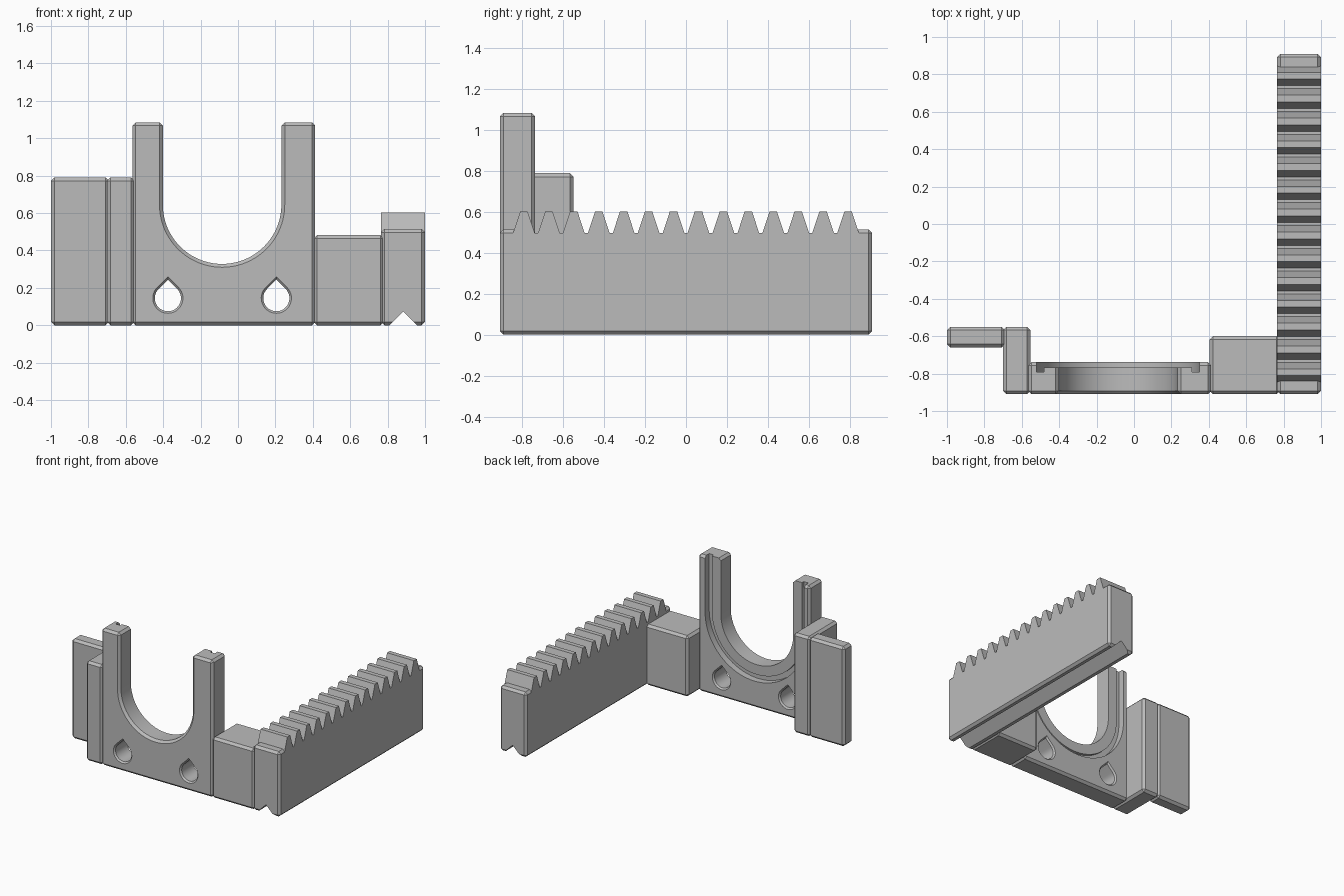
import bpy, bmesh
from math import cos, sin, pi, radians
from mathutils import Vector

cube = bpy.data.objects.get("Cube")
if cube:
    bpy.data.objects.remove(cube, do_unlink=True)

grey = bpy.data.materials.new("mid grey")
grey.use_nodes = True
GREY = (0.5, 0.5, 0.5, 1)
grey.diffuse_color = GREY
grey.node_tree.nodes["Principled BSDF"].inputs["Base Color"].default_value = GREY

CHAMFER = 0.018


def loft(name, rings):
    """Closed solid through matching rings of points."""
    bm = bmesh.new()
    loops = [[bm.verts.new(p) for p in ring] for ring in rings]
    n = len(loops[0])
    for a, b in zip(loops, loops[1:]):
        for i in range(n):
            j = (i + 1) % n
            bm.faces.new((a[i], a[j], b[j], b[i]))
    bm.faces.new(loops[0])
    bm.faces.new(loops[-1])
    bmesh.ops.recalc_face_normals(bm, faces=bm.faces)
    mesh = bpy.data.meshes.new(name)
    bm.to_mesh(mesh)
    bm.free()
    mesh.materials.append(grey)
    ob = bpy.data.objects.new(name, mesh)
    bpy.context.collection.objects.link(ob)
    return ob


def along_y(name, pts, y0, y1):
    return loft(name, [[(x, y, z) for x, z in pts] for y in (y0, y1)])


def along_x(name, pts, x0, x1):
    return loft(name, [[(x, y, z) for y, z in pts] for x in (x0, x1)])


def box(name, x0, x1, y0, y1, z0, z1):
    return along_y(name, [(x0, z0), (x1, z0), (x1, z1), (x0, z1)], y0, y1)


def finish(ob, cutters=()):
    """Chamfer the edges, cut the openings, bake the modifiers."""
    bev = ob.modifiers.new("chamfer", 'BEVEL')
    bev.width = CHAMFER
    bev.segments = 1
    bev.limit_method = 'ANGLE'
    bev.angle_limit = radians(40)
    for c in cutters:
        cut = ob.modifiers.new("cut", 'BOOLEAN')
        cut.operation = 'DIFFERENCE'
        cut.solver = 'EXACT'
        cut.object = c
        c.hide_render = True
    bpy.context.view_layer.update()
    graph = bpy.context.evaluated_depsgraph_get()
    mesh = bpy.data.meshes.new_from_object(ob.evaluated_get(graph))
    ob.modifiers.clear()
    ob.data = mesh
    for c in cutters:
        bpy.data.objects.remove(c, do_unlink=True)
    bpy.ops.object.select_all(action='DESELECT')
    ob.select_set(True)
    bpy.context.view_layer.objects.active = ob
    bpy.ops.object.shade_smooth_by_angle(angle=radians(25))


# Plain blocks
finish(box("side_plate", -1.0, -0.69, -0.66, -0.55, 0, 0.79))
finish(box("side_post", -0.70, -0.553, -0.91, -0.55, 0, 0.79))
finish(box("connector_block", 0.405, 0.78, -0.91, -0.60, 0, 0.482))

# Cradle with a U opening
CX, CZ, TOP = -0.085, 0.645, 1.085
BACK, FRONT = -0.738, -0.91


def u_path(r, top, steps=40):
    arc = [(CX - r * cos(pi * i / steps), CZ - r * sin(pi * i / steps))
           for i in range(steps + 1)]
    return [(CX - r, top)] + arc + [(CX + r, top)]


outer = [(0.413, TOP), (0.413, 0), (-0.565, 0), (-0.565, TOP)]
cradle = along_y("cradle", u_path(0.317, TOP) + outer, FRONT, BACK)


# Teardrop holes, flared at both faces
def teardrop(x, r, z=0.145, steps=32):
    arc = [(x + r * cos(a), z + r * sin(a))
           for a in (radians(135 + 270 * i / steps) for i in range(steps + 1))]
    return arc + [(x, z + r * 2 ** 0.5)]


def hole(x):
    flare = [(FRONT - 0.01, 0.09), (FRONT + 0.012, 0.07),
             (BACK - 0.012, 0.07), (BACK + 0.01, 0.09)]
    return loft("hole_cutter", [[(px, y, pz) for px, pz in teardrop(x, r)]
                                for y, r in flare])


groove = along_y("groove_cutter", u_path(0.435, 1.2) + u_path(0.395, 1.2)[::-1],
                 BACK - 0.052, BACK + 0.05)
lip = along_y("lip_cutter", u_path(0.405, 1.25), BACK - 0.03, BACK + 0.06)
finish(cradle, [hole(CX - 0.29), hole(CX + 0.29), groove, lip])

# Rack bar with a V groove underneath and a lowered top for the teeth
X0, X1, ROOT = 0.765, 1.0, 0.497
bar = box("rack_bar", X0, X1, -0.91, 0.91, 0, 0.515)
vee = along_y("vee_cutter", [(0.80, -0.01), (0.883, 0.073), (0.966, -0.01)], -1, 1)
recess = box("recess_cutter", X0 - 0.1, X1 + 0.1, -0.84, 0.84, ROOT, 0.7)
finish(bar, [vee, recess])

# Rack teeth
PITCH, COUNT = 0.1219, 14
for i in range(COUNT):
    y = (i - (COUNT - 1) / 2) * PITCH
    along_x("rack_tooth", [(y - 0.058, ROOT - 0.01), (y - 0.053, ROOT), (y - 0.018, 0.603),
                           (y + 0.018, 0.603), (y + 0.053, ROOT), (y + 0.058, ROOT - 0.01)],
            X0, X1)
